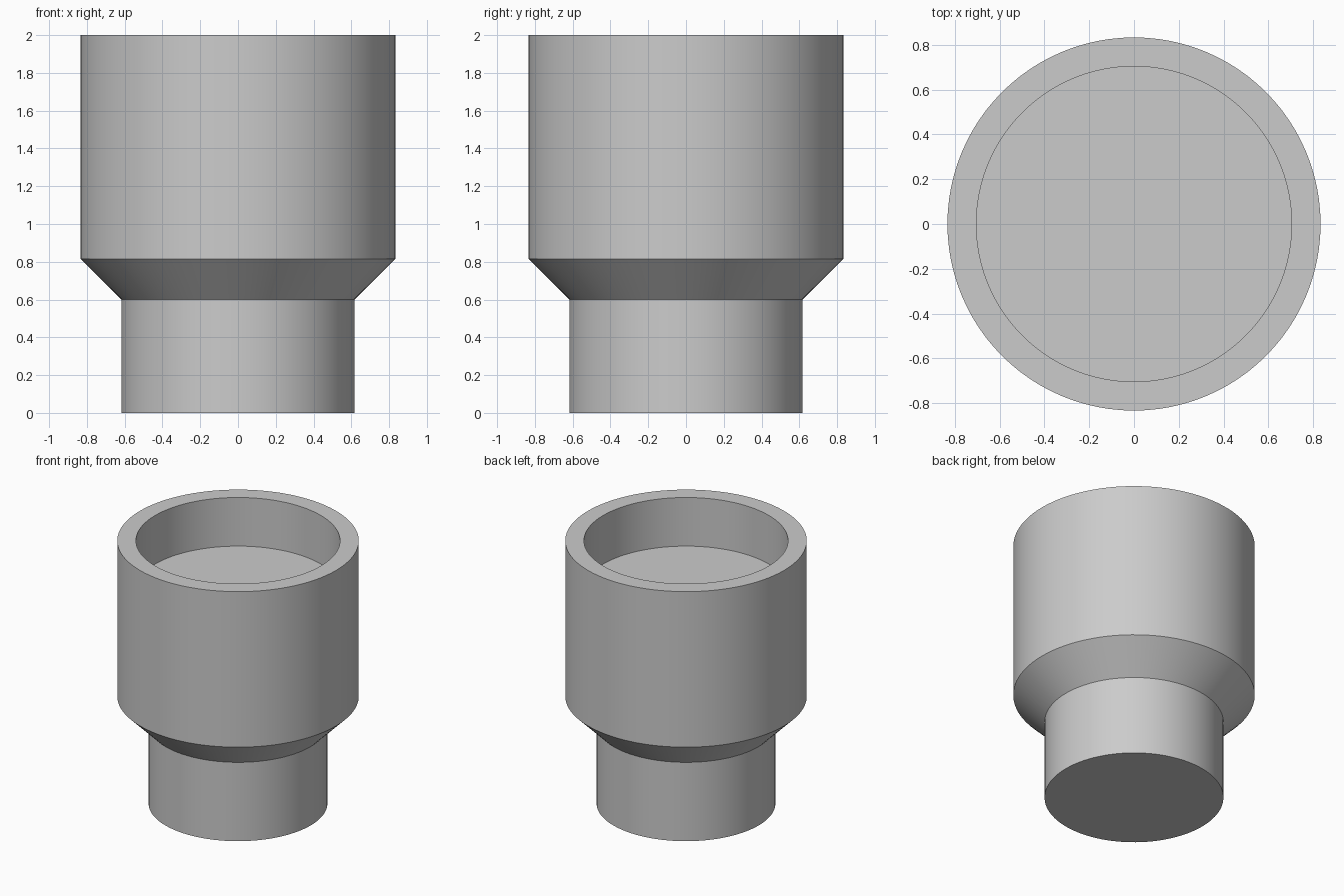
import bpy
import bmesh
from math import tau, radians

cube = bpy.data.objects.get("Cube")
if cube:
    bpy.data.objects.remove(cube, do_unlink=True)

grey = bpy.data.materials.new("light_grey")
grey.use_nodes = True
colour = (0.6, 0.6, 0.6, 1)
grey.diffuse_color = colour
grey.node_tree.nodes["Principled BSDF"].inputs["Base Color"].default_value = colour


def lathe(name, profile, steps):
    """Spin an (r, z) profile around z; ends on the axis close the solid."""
    bm = bmesh.new()
    verts = [bm.verts.new((r, 0, z)) for r, z in profile]
    edges = [bm.edges.new(pair) for pair in zip(verts, verts[1:])]
    bmesh.ops.spin(bm, geom=verts + edges, cent=(0, 0, 0), axis=(0, 0, 1),
                   angle=tau, steps=steps)
    bmesh.ops.remove_doubles(bm, verts=bm.verts, dist=0.0001)
    bmesh.ops.recalc_face_normals(bm, faces=bm.faces)
    mesh = bpy.data.meshes.new(name)
    bm.to_mesh(mesh)
    bm.free()
    mesh.materials.append(grey)
    obj = bpy.data.objects.new(name, mesh)
    bpy.context.collection.objects.link(obj)
    return obj


neck_r, body_r, bore_r = 0.617, 0.833, 0.704
neck_top, body_bottom, floor_z, top = 0.6, 0.816, 1.63, 2.0

# Stepped cup: neck, flared shoulder, body, rim and shallow socket
cup = lathe("stepped_cup", [
    (0, 0), (neck_r, 0), (neck_r, neck_top),      # base and neck
    (body_r, body_bottom), (body_r, top),         # shoulder and body
    (bore_r, top), (bore_r, floor_z), (0, floor_z),  # rim and socket
], 96)

bpy.ops.object.select_all(action="DESELECT")
cup.select_set(True)
bpy.context.view_layer.objects.active = cup
bpy.ops.object.shade_smooth_by_angle(angle=radians(30))
